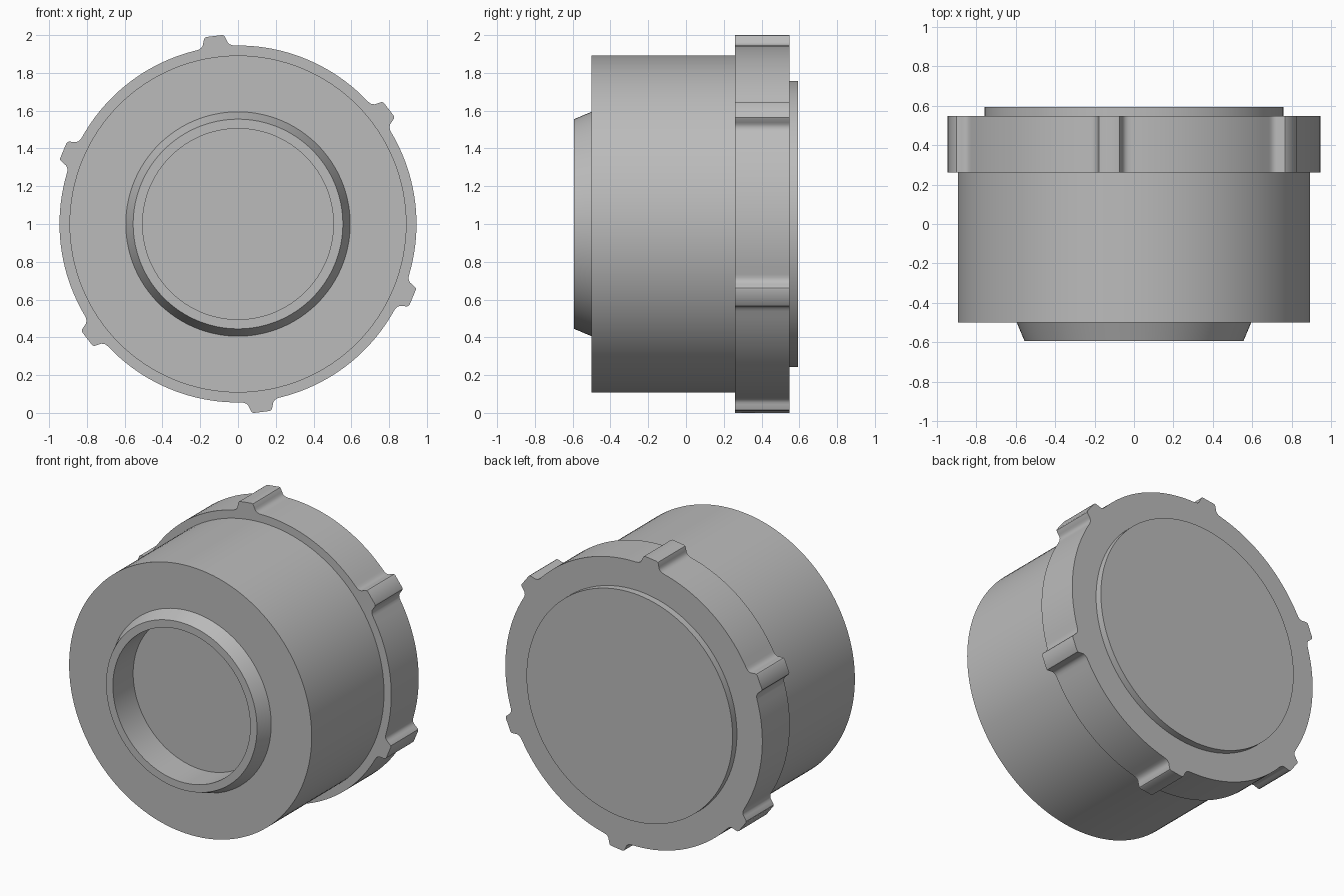
import bpy, bmesh, math
from mathutils import Vector

if "Cube" in bpy.data.objects:
    bpy.data.objects.remove(bpy.data.objects["Cube"])

SEG = 128
CENTRE_Z = 1.0

grey = bpy.data.materials.new("light grey plastic")
grey.diffuse_color = (0.5, 0.5, 0.5, 1)
grey.use_nodes = True
grey.node_tree.nodes["Principled BSDF"].inputs["Base Color"].default_value = grey.diffuse_color


def finish(bm, name):
    bmesh.ops.remove_doubles(bm, verts=bm.verts, dist=1e-5)
    bmesh.ops.recalc_face_normals(bm, faces=bm.faces)
    mesh = bpy.data.meshes.new(name)
    bm.to_mesh(mesh)
    bm.free()
    mesh.materials.append(grey)
    ob = bpy.data.objects.new(name, mesh)
    ob.location.z = CENTRE_Z
    bpy.context.collection.objects.link(ob)
    bpy.ops.object.select_all(action='DESELECT')
    ob.select_set(True)
    bpy.context.view_layer.objects.active = ob
    bpy.ops.object.shade_smooth_by_angle(angle=math.radians(30))
    return ob


def lathe(name, profile):
    """Spin (radius, y) points around the y axis; both ends are capped."""
    bm = bmesh.new()
    rings = []
    for r, y in profile:
        rings.append([bm.verts.new((r * math.cos(a), y, r * math.sin(a)))
                      for a in (2 * math.pi * i / SEG for i in range(SEG))])
    for lo, hi in zip(rings, rings[1:]):
        for i in range(SEG):
            j = (i + 1) % SEG
            bm.faces.new((lo[i], lo[j], hi[j], hi[i]))
    bm.faces.new(rings[0])
    bm.faces.new(rings[-1])
    return finish(bm, name)


# Main barrel with conical collar and shallow round socket at the front
lathe("barrel", [(0.505, -0.38), (0.505, -0.593), (0.555, -0.593),
                 (0.594, -0.5), (0.892, -0.5), (0.892, 0.4)])

# Raised disc on the back
lathe("back_disc", [(0.758, 0.45), (0.758, 0.593)])

# Grip ring: round outline with six filleted lugs, extruded along y
RING_R, FIRST, LUGS = 0.945, math.radians(37.2), 6
half_lug = [(0.106, 0.9391), (0.09, 0.942), (0.076, 0.949), (0.067, 0.96),
            (0.063, 0.972), (0.056, 0.992), (0.052, 0.999), (0.044, 1.003)]
lug = half_lug + [(-t, r) for t, r in reversed(half_lug)]
edge_angle = math.atan2(0.106, 0.9391)
outline = []
for k in range(LUGS):
    mid = FIRST + k * math.tau / LUGS
    radial = Vector((math.cos(mid), math.sin(mid)))
    tangent = Vector((radial.y, -radial.x))
    outline += [radial * r + tangent * t for t, r in lug]
    span = math.tau / LUGS - 2 * edge_angle
    for i in range(1, 20):
        a = mid + edge_angle + span * i / 20
        outline.append(Vector((math.cos(a), math.sin(a))) * RING_R)

bm = bmesh.new()
front = [bm.verts.new((p.x, 0.26, p.y)) for p in outline]
back = [bm.verts.new((p.x, 0.548, p.y)) for p in outline]
bm.faces.new(front)
bm.faces.new(back)
for i in range(len(outline)):
    j = (i + 1) % len(outline)
    bm.faces.new((front[i], front[j], back[j], back[i]))
finish(bm, "grip_ring")
